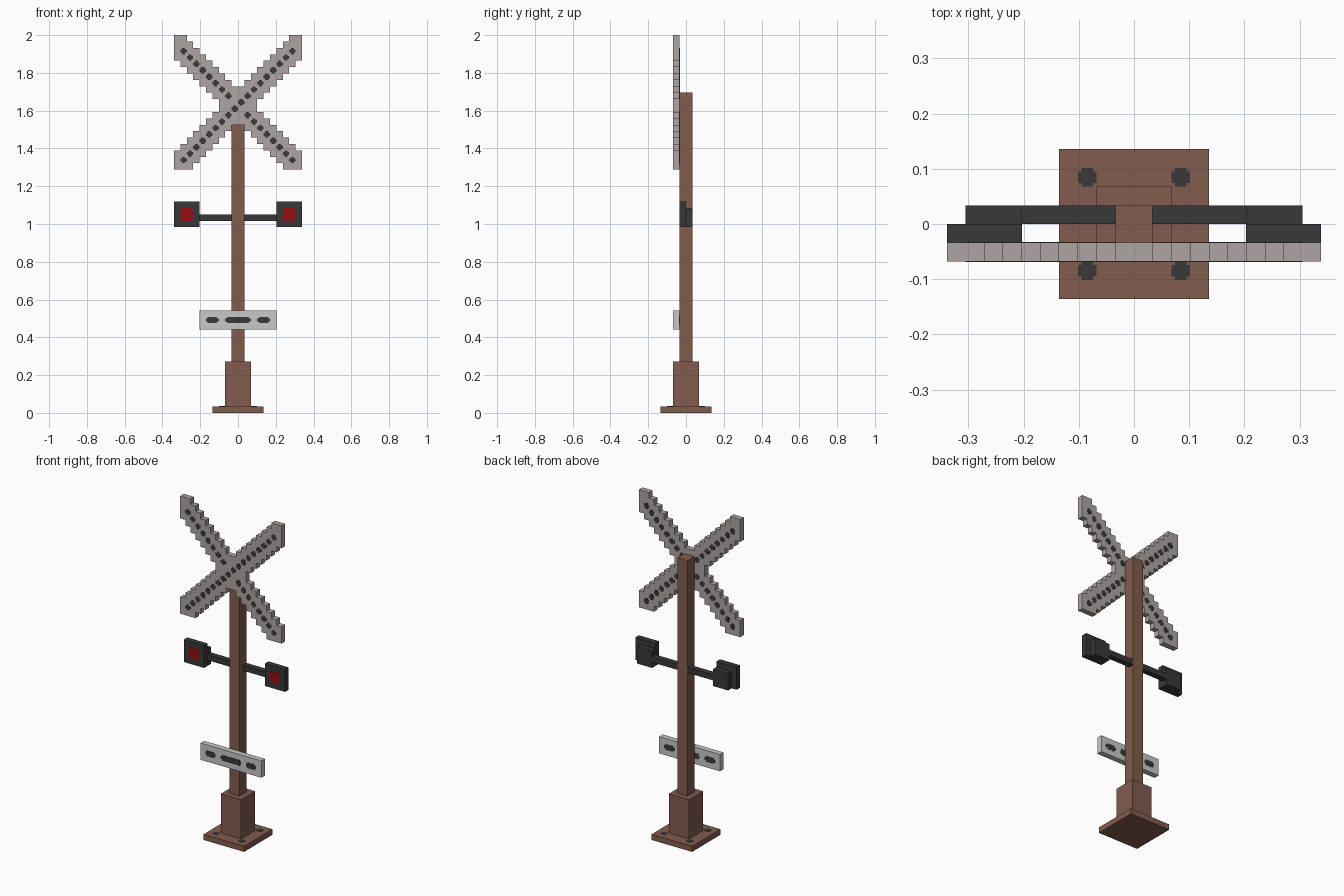
import bpy, bmesh

if "Cube" in bpy.data.objects:
    bpy.data.objects.remove(bpy.data.objects["Cube"])

U = 2 / 59  # block unit: the model is 59 blocks tall


def material(name, rgb):
    m = bpy.data.materials.new(name)
    m.diffuse_color = (*rgb, 1)
    m.use_nodes = True
    m.node_tree.nodes["Principled BSDF"].inputs["Base Color"].default_value = m.diffuse_color
    return m


BROWN = material("brown", (0.223, 0.107, 0.076))
WARM_GREY = material("warm_grey", (0.418, 0.376, 0.366))
LIGHT_GREY = material("light_grey", (0.578, 0.578, 0.578))
DARK = material("dark_grey", (0.040, 0.040, 0.040))
RED = material("red", (0.305, 0.005, 0.005))


def finish(bm, name, mat):
    bmesh.ops.recalc_face_normals(bm, faces=bm.faces)
    for v in bm.verts:
        v.co *= U
    me = bpy.data.meshes.new(name)
    bm.to_mesh(me)
    bm.free()
    me.materials.append(mat)
    ob = bpy.data.objects.new(name, me)
    bpy.context.collection.objects.link(ob)
    return ob


def box(name, x, y, z, mat):
    """Box from (min, max) ranges in block units."""
    bm = bmesh.new()
    bmesh.ops.create_cube(bm, size=1)
    for v in bm.verts:
        v.co = [r[0] if c < 0 else r[1] for c, r in zip(v.co, (x, y, z))]
    return finish(bm, name, mat)


def marks(name, spots, depth, mat, notch=0.25, flat=False):
    """Notched plates (centre a, centre b, half a, half b), upright or lying flat."""
    bm = bmesh.new()
    for a, b, ha, hb in spots:
        na, nb = ha - notch, hb - notch
        prof = [(ha, -nb), (ha, nb), (na, nb), (na, hb), (-na, hb), (-na, nb),
                (-ha, nb), (-ha, -nb), (-na, -nb), (-na, -hb), (na, -hb), (na, -nb)]
        rings = [[bm.verts.new((a + p, b + q, d) if flat else (a + p, d, b + q))
                  for p, q in prof] for d in depth]
        bm.faces.new(rings[0])
        bm.faces.new(rings[1])
        for i in range(12):
            j = (i + 1) % 12
            bm.faces.new((rings[0][i], rings[0][j], rings[1][j], rings[1][i]))
    return finish(bm, name, mat)


# Base, socket and pole
box("base_plate", (-4, 4), (-4, 4), (0, 1), BROWN)
box("pole_socket", (-2, 2), (-2, 2), (1, 8), BROWN)
box("pole", (-1, 1), (-1, 1), (8, 50), BROWN)
marks("base_bolts", [(x, y, .5, .5) for x in (-2.5, 2.5) for y in (-2.5, 2.5)],
      (0.9, 1.04), DARK, 0.2, flat=True)

# Lower sign with dark dashes showing on both sides
box("lower_sign", (-6, 6), (-2, -1), (13, 16), LIGHT_GREY)
marks("sign_dashes", [(-4, 14.5, 1, .5), (0, 14.5, 2, .5), (4, 14.5, 1, .5)],
      (-2.04, -0.96), DARK)

# Signal lamps on side arms
for s, side in ((-1, "left"), (1, "right")):
    def span(a, b):
        return tuple(sorted((s * a, s * b)))
    box(side + "_lamp_arm", span(1, 6), (0, 1), (30, 31), DARK)
    box(side + "_lamp_board", span(6, 10), (-1, 0), (29, 33), DARK)
    box(side + "_lamp_housing", span(6, 9), (0, 1), (29, 32), DARK)
    marks(side + "_lamp_lens", [(s * 8, 31, 1, 1)], (-1.04, -0.9), RED, 0.2)

# Stepped crossbuck: two diagonal bars, five blocks tall in each column
bm = bmesh.new()
for i in range(-10, 10):
    for j in range(38, 59):
        x, z = i + 0.5, j + 0.5
        if min(abs(z - 48 + x), abs(z - 48 - x)) <= 2.01:
            bm.faces.new([bm.verts.new((i + a, -2, j + b))
                          for a, b in ((0, 0), (1, 0), (1, 1), (0, 1))])
bmesh.ops.remove_doubles(bm, verts=bm.verts, dist=0.01)
ext = bmesh.ops.extrude_face_region(bm, geom=bm.faces[:], use_keep_orig=True)
for v in ext["geom"]:
    if isinstance(v, bmesh.types.BMVert):
        v.co.y = -1
bmesh.ops.recalc_face_normals(bm, faces=bm.faces)
bmesh.ops.dissolve_limit(bm, angle_limit=0.01, verts=bm.verts, edges=bm.edges)
finish(bm, "crossbuck", WARM_GREY)

# Dark dots along both bars; the falling bar pauses at the crossing
rising = [(k + .5, 48.5 + k, .5, .5) for k in range(-9, 9)]
falling = [(k + .5, 47.5 - k, .5, .5) for k in range(-9, 9) if k not in (-1, 0)]
marks("crossbuck_dots", rising + falling, (-2.04, -0.96), DARK)
